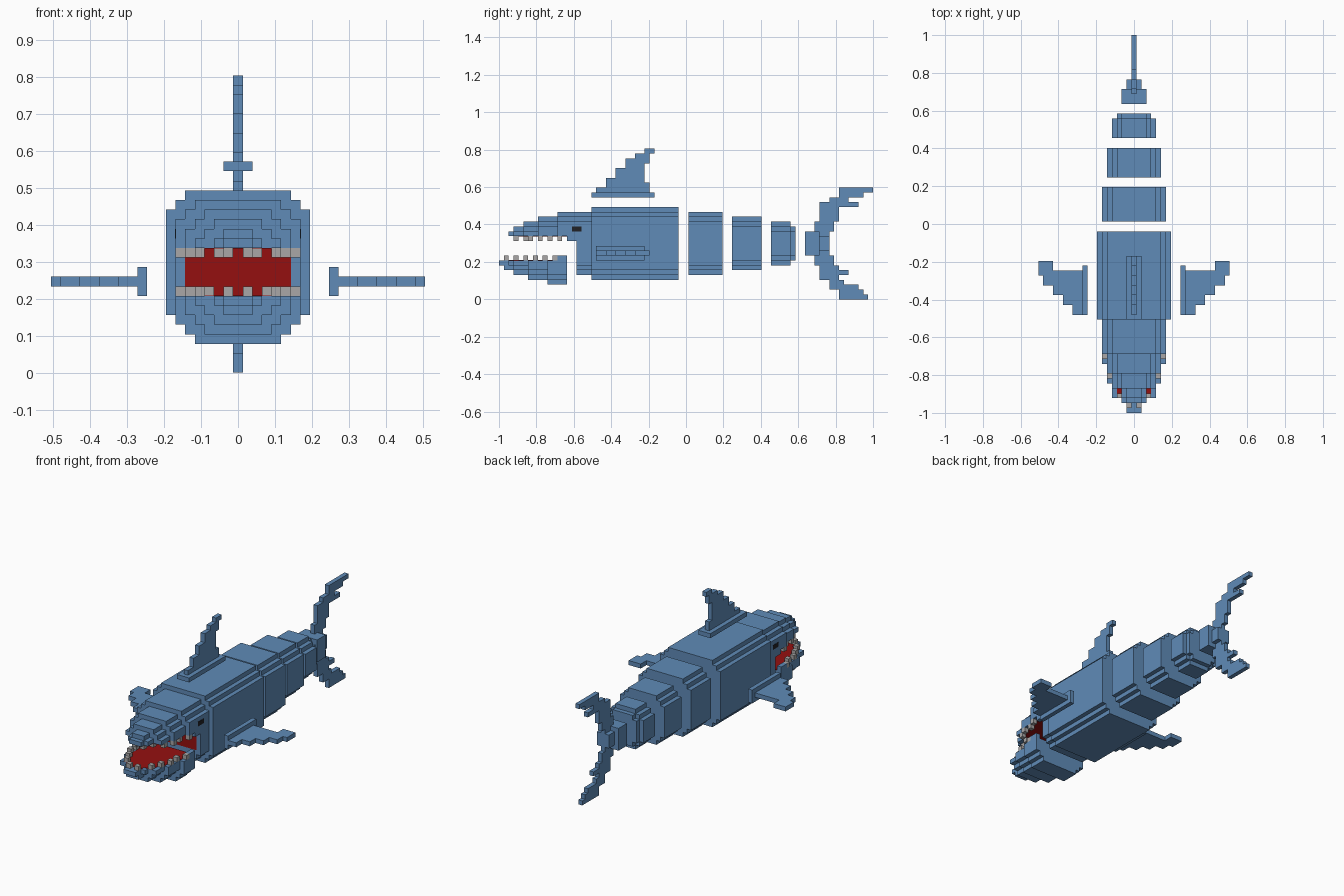
import bpy, bmesh
from mathutils import Vector

if "Cube" in bpy.data.objects:
    bpy.data.objects.remove(bpy.data.objects["Cube"])

U = 2 / 77  # block size; the model is 39 x 77 x 31 blocks


def material(name, rgb):
    m = bpy.data.materials.new(name)
    m.diffuse_color = (*rgb, 1)
    m.use_nodes = True
    m.node_tree.nodes["Principled BSDF"].inputs["Base Color"].default_value = m.diffuse_color
    return m


BLUE = material("skin_blue", (0.115, 0.258, 0.477))
RED = material("mouth_red", (0.30, 0.005, 0.005))
GREY = material("tooth_grey", (0.40, 0.39, 0.39))
BLACK = material("eye_black", (0.015, 0.015, 0.018))

# Maps profile (u, v) and depth d to block coordinates; y counts from the nose
AXES = {
    "x": lambda u, v, d: (d, u, v),
    "y": lambda u, v, d: (u, d, v),
    "z": lambda u, v, d: (u, d, v),
    "plan": lambda u, v, d: (u, v, d),
}


def prism(bm, rows, axis, lo, hi):
    """Extrude a stepped outline given as rows (v0, v1, u0, u1)."""
    pts = []
    for v0, v1, u0, u1 in rows:
        pts += [(u1, v0), (u1, v1)]
    for v0, v1, u0, u1 in reversed(rows):
        pts += [(u0, v1), (u0, v0)]
    pts = [p for i, p in enumerate(pts) if p != pts[i - 1]]
    rings = []
    for d in (lo, hi):
        ring = []
        for u, v in pts:
            x, y, z = AXES[axis](u, v, d)
            ring.append(bm.verts.new(Vector((x, y - 38.5, z)) * U))
        rings.append(ring)
    a, b = rings
    bm.faces.new(a)
    bm.faces.new(b[::-1])
    for i in range(len(a)):
        bm.faces.new((a[i - 1], a[i], b[i], b[i - 1]))


def box(bm, x0, x1, y0, y1, z0, z1):
    prism(bm, [(z0, z1, x0, x1)], "y", y0, y1)


def sym(rows):
    """Rows (v0, v1, h) centred on x = 0, 2h + 1 blocks wide."""
    return [(v0, v1, -h - 0.5, h + 0.5) for v0, v1, h in rows]


def round_section(z0, z1, h):
    return sym([(z0, z0 + 1, h - 2), (z0 + 1, z0 + 2, h - 1), (z0 + 2, z1 - 2, h),
                (z1 - 2, z1 - 1, h - 1), (z1 - 1, z1, h - 2)])


def finish(name, bm, mat):
    bmesh.ops.recalc_face_normals(bm, faces=bm.faces)
    me = bpy.data.meshes.new(name)
    bm.to_mesh(me)
    bm.free()
    me.materials.append(mat)
    ob = bpy.data.objects.new(name, me)
    bpy.context.collection.objects.link(ob)
    return ob


# Body segments, separated by small gaps
for name, y0, y1, z0, z1, h in [
    ("body_front", 19, 37, 4, 19, 7),
    ("body_middle", 39, 46, 5, 18, 6),
    ("body_rear", 48, 54, 6, 17, 5),
]:
    bm = bmesh.new()
    prism(bm, round_section(z0, z1, h), "y", y0, y1)
    finish(name, bm, BLUE)

bm = bmesh.new()
prism(bm, round_section(7, 16, 4), "y", 56, 60)
prism(bm, sym([(8, 9, 2), (9, 14, 3), (14, 15, 2)]), "y", 60, 61)
finish("body_end", bm, BLUE)

# Head and upper jaw
bm = bmesh.new()
prism(bm, round_section(5, 18, 6), "y", 16, 19)
for y0, y1, top, h in [(12, 16, 18, 6), (8, 12, 17, 5), (5, 8, 16, 4)]:
    prism(bm, sym([(13, top - 2, h), (top - 2, top - 1, h - 1), (top - 1, top, h - 2)]), "y", y0, y1)
prism(bm, sym([(13, 14, 2), (14, 15, 1)]), "y", 3, 5)
prism(bm, sym([(13, 14, 1)]), "y", 2, 3)
for s in (-6, 6):
    box(bm, s - 0.5, s + 0.5, 14, 16, 12, 13)
finish("head_upper_jaw", bm, BLUE)

# Lower jaw
bm = bmesh.new()
for y0, y1, bot, h in [(10, 14, 3, 6), (6, 10, 4, 5), (3, 6, 5, 4)]:
    prism(bm, sym([(bot, bot + 1, h - 2), (bot + 1, bot + 2, h - 1), (bot + 2, 8, h)]), "y", y0, y1)
prism(bm, sym([(6, 7, 1), (7, 8, 2)]), "y", 2, 3)
prism(bm, sym([(6, 8, 1)]), "y", 1, 2)
prism(bm, sym([(7, 8, 1)]), "y", 0, 1)
for s in (-6, 6):
    box(bm, s - 0.5, s + 0.5, 12, 14, 8, 9)
finish("lower_jaw", bm, BLUE)

# Red mouth lining: floor, roof and back wall
E = 0.06
bm = bmesh.new()
prism(bm, sym([(2, 3, 1), (3, 6, 3), (6, 10, 4), (10, 14, 5)]), "plan", 8 - E, 8 + E)
finish("mouth_floor", bm, RED)
bm = bmesh.new()
prism(bm, sym([(4, 5, 1), (5, 8, 3), (8, 12, 4), (12, 16, 5)]), "plan", 13 - E, 13 + E)
finish("mouth_roof", bm, RED)
bm = bmesh.new()
box(bm, -5.5, 5.5, 16 - E, 16 + E, 8, 13)
finish("mouth_back", bm, RED)

# Teeth (y, x), mirrored
for name, z, spots in [
    ("lower_teeth", 8, [(1, 1), (3, 3), (5, 4), (7, 5), (9, 5), (11, 6)]),
    ("upper_teeth", 12, [(3, 1), (5, 2), (6, 4), (8, 5), (10, 5), (12, 6)]),
]:
    bm = bmesh.new()
    for y, x in spots:
        for s in (-x, x):
            box(bm, s - 0.5, s + 0.5, y, y + 1, z, z + 1)
    finish(name, bm, GREY)

# Eyes
bm = bmesh.new()
for s in (-6, 6):
    box(bm, s - 0.5 - E, s + 0.5 + E, 15, 17, 14, 15)
finish("eyes", bm, BLACK)

# Dorsal fin on its base plate
bm = bmesh.new()
box(bm, -1.5, 1.5, 19, 32, 21, 22)
prism(bm, [(22, 23, 20, 31), (23, 24, 22, 31), (24, 25, 22, 30), (25, 27, 24, 30), (27, 28, 26, 30),
           (28, 29, 26, 31), (29, 30, 28, 31), (30, 31, 30, 32)], "x", -0.5, 0.5)
finish("dorsal_fin", bm, BLUE)

# Side fins: base plate plus stepped blade in plan
for side, s in (("left", -1), ("right", 1)):
    bm = bmesh.new()
    x0, x1 = sorted((9.5 * s, 10.5 * s))
    box(bm, x0, x1, 20, 30, 8, 11)
    for a, b, y0, y1 in [(10.5, 12.5, 20, 29), (12.5, 14.5, 22, 29), (14.5, 16.5, 24, 29),
                         (16.5, 18.5, 26, 31), (18.5, 19.5, 28, 31)]:
        x0, x1 = sorted((a * s, b * s))
        box(bm, x0, x1, y0, y1, 9, 10)
    finish(side + "_side_fin", bm, BLUE)

# Tail stub and crescent tail fin
bm = bmesh.new()
box(bm, -2.5, 2.5, 63, 66, 9, 14)
box(bm, -1.5, 1.5, 66, 68, 10, 13)
finish("tail_stub", bm, BLUE)
bm = bmesh.new()
prism(bm, [(0, 1, 70, 76), (1, 2, 70, 75), (2, 3, 68, 74), (3, 4, 68, 71), (4, 5, 66, 70), (5, 6, 66, 72),
           (6, 7, 66, 70), (7, 9, 65, 69), (9, 14, 65, 68), (14, 16, 65, 69), (16, 19, 66, 70),
           (19, 20, 66, 74), (20, 21, 68, 72), (21, 22, 70, 75), (22, 23, 70, 77)], "x", -0.5, 0.5)
finish("tail_fin", bm, BLUE)
